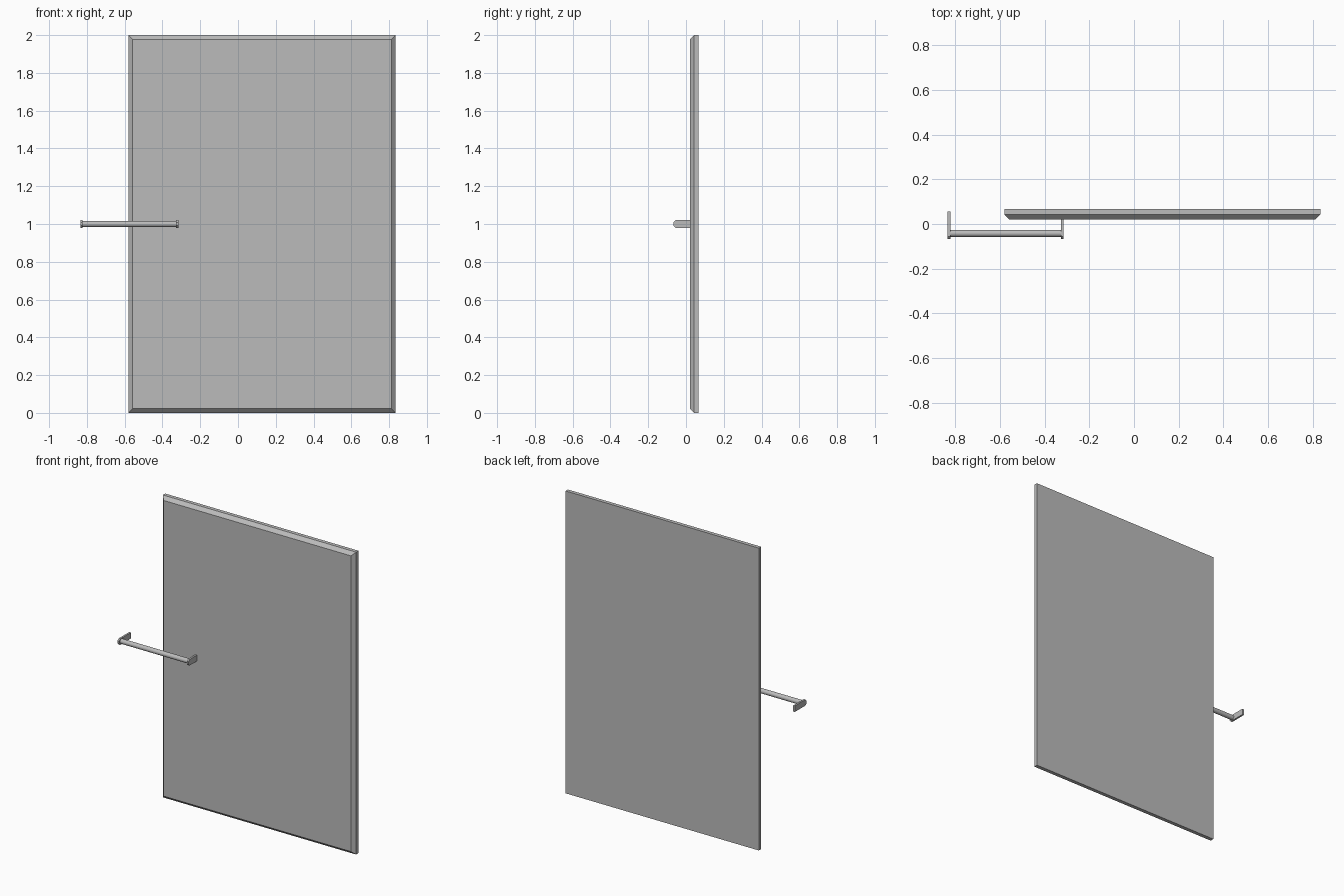
import bpy, bmesh
from math import radians, sin, cos, pi

cube = bpy.data.objects.get("Cube")
if cube:
    bpy.data.objects.remove(cube)

grey = bpy.data.materials.new("mid grey")
grey.use_nodes = True
colour = (0.5, 0.5, 0.5, 1)
grey.diffuse_color = colour
grey.node_tree.nodes["Principled BSDF"].inputs["Base Color"].default_value = colour


def loft(name, rings):
    """Closed solid from equal-length rings of points."""
    bm = bmesh.new()
    loops = [[bm.verts.new(p) for p in ring] for ring in rings]
    n = len(loops[0])
    for a, b in zip(loops, loops[1:]):
        for i in range(n):
            j = (i + 1) % n
            bm.faces.new((a[i], a[j], b[j], b[i]))
    bm.faces.new(loops[0])
    bm.faces.new(loops[-1])
    bmesh.ops.recalc_face_normals(bm, faces=bm.faces)
    mesh = bpy.data.meshes.new(name)
    bm.to_mesh(mesh)
    bm.free()
    mesh.materials.append(grey)
    obj = bpy.data.objects.new(name, mesh)
    bpy.context.collection.objects.link(obj)
    return obj


# Door panel with a chamfered front rim
def panel_ring(inset, y):
    left, right, top = -0.58 + inset, 0.835 - inset, 2 - inset
    return [(left, y, inset), (right, y, inset), (right, y, top), (left, y, top)]


loft("door_panel", [panel_ring(0, 0.067), panel_ring(0, 0.042), panel_ring(0.022, 0.02)])

# Handle brackets: flat plates with a blunted front end
profile = [(0.055, 0.98), (-0.056, 0.98), (-0.067, 0.991),
           (-0.067, 1.009), (-0.056, 1.02), (0.055, 1.02)]
for name, x in (("handle_bracket_right", -0.835), ("handle_bracket_left", -0.327)):
    loft(name, [[(px, y, z) for y, z in profile] for px in (x, x + 0.012)])

# Round handle bar between the brackets
bar = loft("handle_bar", [[(x, -0.042 + 0.016 * cos(2 * pi * i / 16), 1 + 0.016 * sin(2 * pi * i / 16))
                           for i in range(16)] for x in (-0.829, -0.321)])
bpy.context.view_layer.objects.active = bar
bar.select_set(True)
bpy.ops.object.shade_smooth_by_angle(angle=radians(40))
